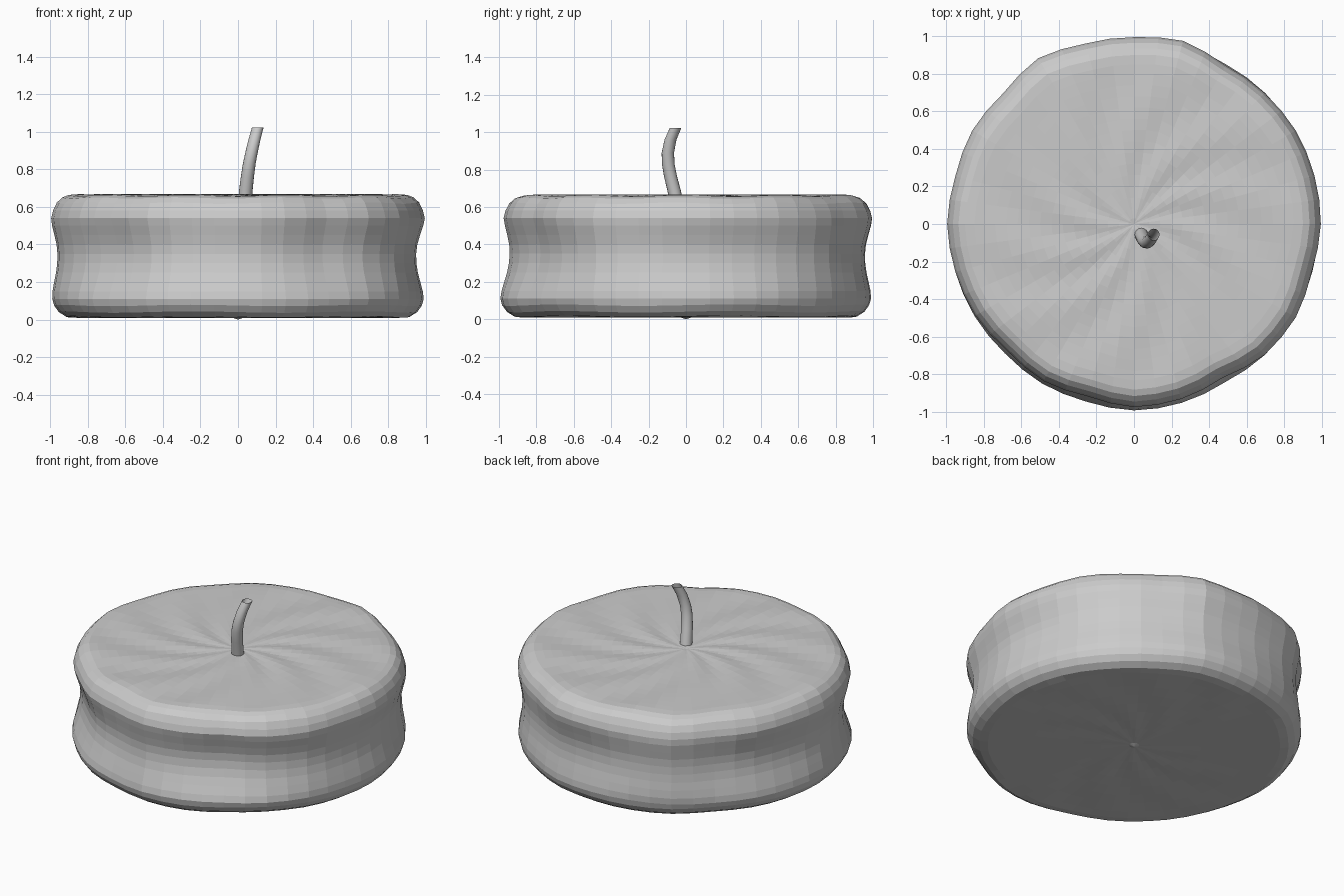
import bpy, bmesh, math
from mathutils import Vector

if "Cube" in bpy.data.objects:
    bpy.data.objects.remove(bpy.data.objects["Cube"])

wax = bpy.data.materials.new("plain grey")
wax.diffuse_color = (0.6, 0.6, 0.6, 1)
wax.use_nodes = True
wax.node_tree.nodes["Principled BSDF"].inputs["Base Color"].default_value = wax.diffuse_color

# Rim radius every 15 degrees, counter-clockwise from +x
RIM = [1.0, 1.0, 1.0, .99, .98, 1.015, 1.0, 1.0, 1.025, .99, 1.0, .99,
       1.0, .99, .98, .96, .97, .955, .98, .97, .95, .99, 1.0, .985]
SEG = 48


def make_object(name, bm, smooth):
    bmesh.ops.recalc_face_normals(bm, faces=bm.faces)
    me = bpy.data.meshes.new(name)
    bm.to_mesh(me)
    bm.free()
    me.materials.append(wax)
    for p in me.polygons:
        p.use_smooth = smooth
    ob = bpy.data.objects.new(name, me)
    bpy.context.collection.objects.link(ob)
    return ob


def bridge(bm, a, b):
    n = len(a)
    for i in range(n):
        bm.faces.new((a[i], a[(i + 1) % n], b[(i + 1) % n], b[i]))


def rim(i):
    k = i * 24 / SEG
    j = int(k)
    return RIM[j % 24] + (RIM[(j + 1) % 24] - RIM[j % 24]) * (k - j)


# Body: lathe profile (radius factor, height) with lobes, waist and spiral ripples
profile = [(r, .01) for r in (.03, .1, .2, .3, .4, .5, .6, .7, .8, .87)]
profile += [(.92, .015), (.96, .04), (.985, .075), (.995, .11), (.993, .15), (.983, .2),
            (.972, .25), (.965, .3), (.963, .35), (.967, .4), (.978, .45), (.99, .5),
            (.995, .54), (.985, .58), (.965, .62), (.935, .648), (.9, .66)]
profile += [(r, .663) for r in (.85, .8, .74, .68, .62, .56, .5, .44, .38, .32, .26, .2, .14, .08, .03)]

bm = bmesh.new()
rings = []
for r, z in profile:
    ring = []
    t = min(max((z - .1) / .4, 0), 1)
    for i in range(SEG):
        a = 2 * math.pi * i / SEG
        low = .4 * rim(i) + .6 * .99 + .012 * max(0, math.cos(a + math.pi / 2)) ** 8
        f = low + (rim(i) - low) * t
        # uneven waist
        if .11 < z < .54:
            w = math.sin(math.pi * (z - .11) / .43)
            f -= w * (.006 + .012 * math.sin(5 * a + .6) - .012 * math.sin(a))
        # swirl on both flat ends
        h = z
        if r < .9:
            amp = (.005 if z > .3 else .002) * min(1, r / .3)
            h += amp * math.sin(10 * a + 9 * r)
        elif z > .6:
            h += .004 * math.sin(10 * a + 9 * r)
        elif z < .1:
            h = max(.004, h + .004 * math.sin(6 * a))
        ring.append(bm.verts.new((r * f * math.cos(a), r * f * math.sin(a), h)))
    rings.append(ring)
for a, b in zip(rings, rings[1:]):
    bridge(bm, a, b)
for ring, z in ((rings[0], 0.0), (rings[-1], .66)):
    c = bm.verts.new((0, 0, z))
    for i in range(SEG):
        bm.faces.new((ring[i], ring[(i + 1) % SEG], c))
make_object("body", bm, False)

# Stem: open curved tube with level ends
path = [(.037, -.052, .63), (.042, -.064, .69), (.05, -.082, .76), (.06, -.095, .83),
        (.072, -.097, .89), (.088, -.083, .96), (.105, -.056, 1.022)]
bm = bmesh.new()
prev = None
for k, p in enumerate(path):
    rad = .037 - .006 * k / (len(path) - 1)
    ring = [bm.verts.new(Vector(p) + Vector((rad * math.cos(a), rad * math.sin(a), 0)))
            for a in (2 * math.pi * i / 16 for i in range(16))]
    if prev:
        bridge(bm, prev, ring)
    prev = ring
make_object("stem", bm, True)
